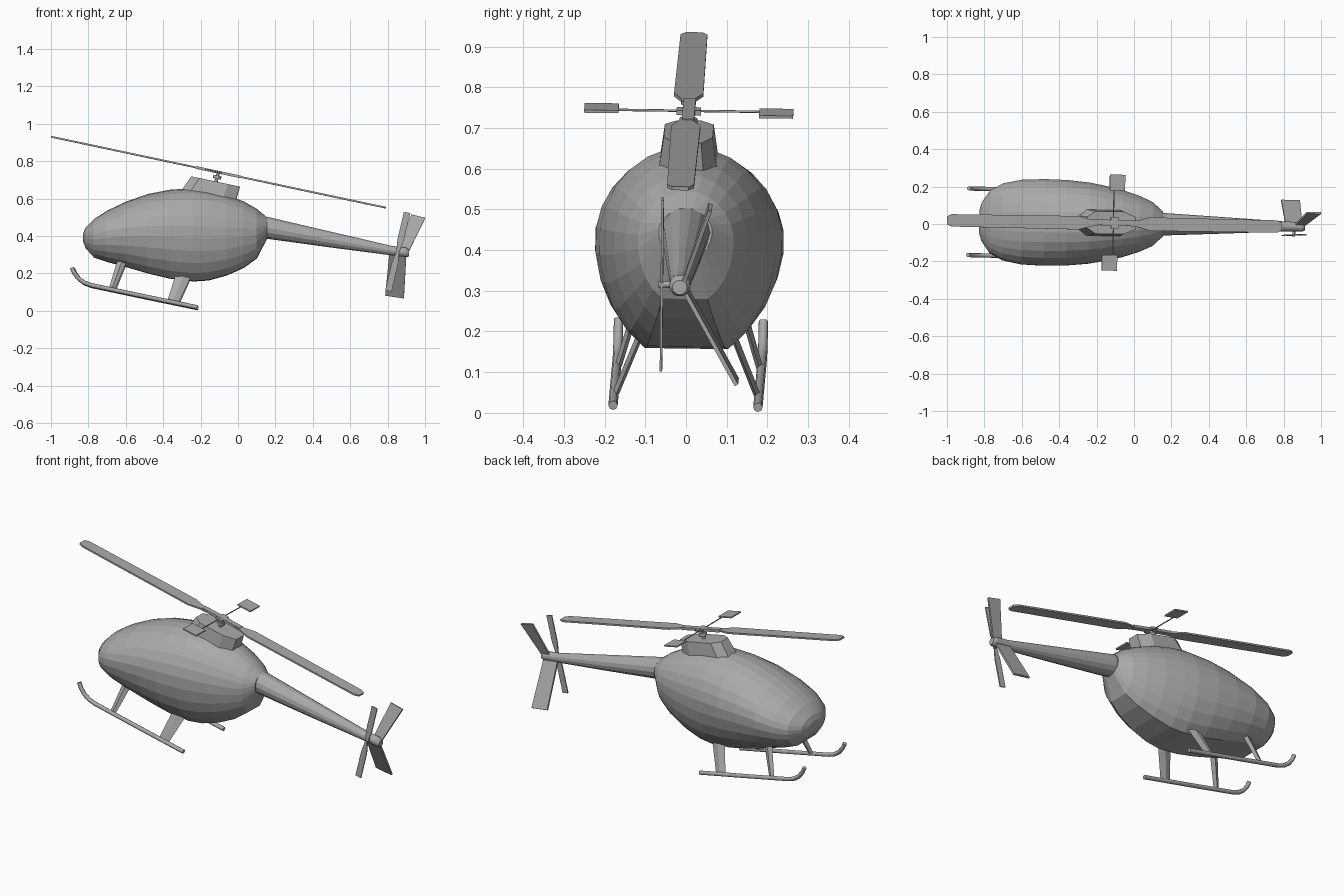
import bpy, bmesh, math
from mathutils import Matrix, Vector

cube = bpy.data.objects.get("Cube")
if cube:
    bpy.data.objects.remove(cube, do_unlink=True)

grey = bpy.data.materials.new("plain_grey")
grey.use_nodes = True
grey.diffuse_color = (0.4, 0.4, 0.4, 1)
grey.node_tree.nodes["Principled BSDF"].inputs["Base Color"].default_value = (0.4, 0.4, 0.4, 1)

# Slight roll and yaw shared by the whole aircraft
PIVOT = Vector((0, 0, 0.36))
POSE = (Matrix.Rotation(-0.016, 4, 'Z') @ Matrix.Translation(PIVOT)
        @ Matrix.Rotation(-0.014, 4, 'X') @ Matrix.Translation(-PIVOT))
SLOPE = -0.212            # nose-up pitch of rotor, boom and skids
HUB = Vector((-0.105, 0, 0.741))


def add(name, data):
    obj = bpy.data.objects.new(name, data)
    bpy.context.collection.objects.link(obj)
    data.materials.append(grey)
    obj.matrix_world = POSE
    return obj


def from_bmesh(name, bm):
    bmesh.ops.recalc_face_normals(bm, faces=bm.faces)
    mesh = bpy.data.meshes.new(name)
    bm.to_mesh(mesh)
    bm.free()
    return add(name, mesh)


def loft(name, rings):
    bm = bmesh.new()
    loops = [[bm.verts.new(p) for p in ring] for ring in rings]
    for a, b in zip(loops, loops[1:]):
        for i in range(len(a)):
            j = (i + 1) % len(a)
            bm.faces.new((a[i], a[j], b[j], b[i]))
    bm.faces.new(loops[0])
    bm.faces.new(loops[-1])
    return from_bmesh(name, bm)


def plate(name, points, thickness):
    bm = bmesh.new()
    bm.faces.new([bm.verts.new(p) for p in points])
    obj = from_bmesh(name, bm)
    mod = obj.modifiers.new("thickness", 'SOLIDIFY')
    mod.thickness = thickness
    mod.offset = 0
    return obj


def rod(name, points, radius):
    curve = bpy.data.curves.new(name, 'CURVE')
    curve.dimensions = '3D'
    curve.bevel_depth = radius
    curve.bevel_resolution = 2
    curve.use_fill_caps = True
    line = curve.splines.new('POLY')
    line.points.add(len(points) - 1)
    for p, co in zip(line.points, points):
        p.co = (*co, 1)
    return add(name, curve)


def on_rotor(dx, y, dz=0):
    return HUB + Vector((dx, y, SLOPE * dx + dz))


# Fuselage: x, top, bottom, half width; rounded above, flat keel below
sections = [(-.828, .415, .37, .06), (-.815, .445, .335, .105), (-.77, .49, .285, .17),
            (-.70, .535, .262, .208), (-.60, .583, .235, .228), (-.48, .625, .20, .233),
            (-.36, .648, .172, .23), (-.24, .655, .158, .218), (-.16, .645, .163, .203),
            (-.06, .62, .19, .18), (.03, .585, .23, .15), (.10, .545, .28, .118),
            (.155, .50, .385, .066)]
KEEL = math.radians(62)
SIDES = 22
rings = []
for x, top, bottom, half in sections:
    mid = bottom + 0.53 * (top - bottom)
    ring = []
    for i in range(SIDES + 1):
        a = -KEEL + (math.pi + 2 * KEEL) * i / SIDES
        s = math.sin(a)
        rise = (top - mid) if s > 0 else (mid - bottom) / math.sin(KEEL)
        ring.append((x, half * math.cos(a), mid + rise * s))
    rings.append(ring)
loft("fuselage", rings)

# Tail boom with a short end block
boom = []
for x, z, r in ((.10, .45, .06), (.16, .443, .06), (.5, .38, .043), (.82, .322, .026),
                (.90, .312, .026), (.915, .308, .018)):
    boom.append([(x, r * math.cos(a), z + r * math.sin(a))
                 for a in (math.tau * i / 14 for i in range(14))])
loft("tail_boom", boom)

# Mast fairing: long hexagon, wider at its foot
plan = [(-.25, .03), (-.205, .06), (-.055, .06), (.01, .033)]
outline = plan + [(x, -y) for x, y in reversed(plan)]
top_ring = [(x, y, .712 + (x + .22) * SLOPE) for x, y in outline]
foot_ring = [(x - .03 - (.04 if x < -.2 else 0), y * 1.25, .61 + (x + .22) * SLOPE)
             for x, y in outline]
loft("mast_fairing", [foot_ring, top_ring])

# Mast and hub
rod("mast", [(-.125, 0, .66), HUB], .009)
rod("hub_collar", [HUB + Vector((-.008, 0, -.035)), HUB - Vector((.004, 0, .018))], .022)
plate("hub_bar", [on_rotor(-.12, -.015), on_rotor(.12, -.015),
                  on_rotor(.12, .015), on_rotor(-.12, .015)], .014)
plate("hub_cross", [on_rotor(-.02, -.03), on_rotor(.02, -.03),
                    on_rotor(.02, .03), on_rotor(-.02, .03)], .012)

# Main blades
half_blade = [(.09, .016), (.13, .018), (.19, .036), (.87, .033), (.895, .02)]
for side, name in ((-1, "front_blade"), (1, "rear_blade")):
    edge = half_blade + [(d, -y) for d, y in reversed(half_blade)]
    plate(name, [on_rotor(side * d, y - .004) for d, y in edge], .009)

# Stabiliser bar and paddles
rod("stabiliser_bar", [on_rotor(-.005, -.19), on_rotor(-.005, .19)], .003)
for side, name in ((1, "left_paddle"), (-1, "right_paddle")):
    c = .018 * side - .005
    plate(name, [on_rotor(c + dx, side * y) for dx, y in
                 ((-.041, .173), (.041, .173), (.041, .257), (-.041, .257))], .007)

# Tail fins
plate("upper_fin", [(.86, .01, .325), (.925, .073, .515), (1.0, .073, .497), (.915, .01, .32)], .01)
plate("lower_fin", [(.81, .01, .315), (.785, .142, .085), (.885, .142, .07), (.90, .01, .30)], .01)

# Tail rotor
TAIL = Vector((.855, -.045, .315))
rod("tail_shaft", [(.855, 0, .315), TAIL - Vector((0, .008, 0))], .008)
along = Vector((.05, 0, .21))
across = Vector((.021, 0, -.005))
for side, name in ((1, "upper_tail_blade"), (-1, "lower_tail_blade")):
    plate(name, [TAIL + side * along * t + across * w for t, w in
                 ((-.03, -.3), (.3, -.8), (1, -.8), (1, .8), (.3, .8), (-.03, .3))], .006)

# Landing gear, mirrored
for side, name in ((1, "left"), (-1, "right")):
    path = [(-.215, .016), (-.5, .075), (-.78, .134), (-.82, .148), (-.85, .17),
            (-.873, .2), (-.885, .228)]
    rod(name + "_skid", [(x, side * .178, z) for x, z in path], .0115)
    for part, foot, head, wide_foot, wide_head in (
            ("front", (-.672, .174, .112), (-.62, .13, .26), .016, .024),
            ("rear", (-.345, .174, .045), (-.29, .115, .19), .03, .04)):
        rings = []
        for (x, y, z), w in ((foot, wide_foot), (head, wide_head)):
            rings.append([(x + dx * w, side * (y + dy), z - .2 * dx * w)
                          for dx, dy in ((-1, 0), (0, -.009), (1, 0), (0, .009))])
        loft(f"{name}_{part}_strut", rings)
